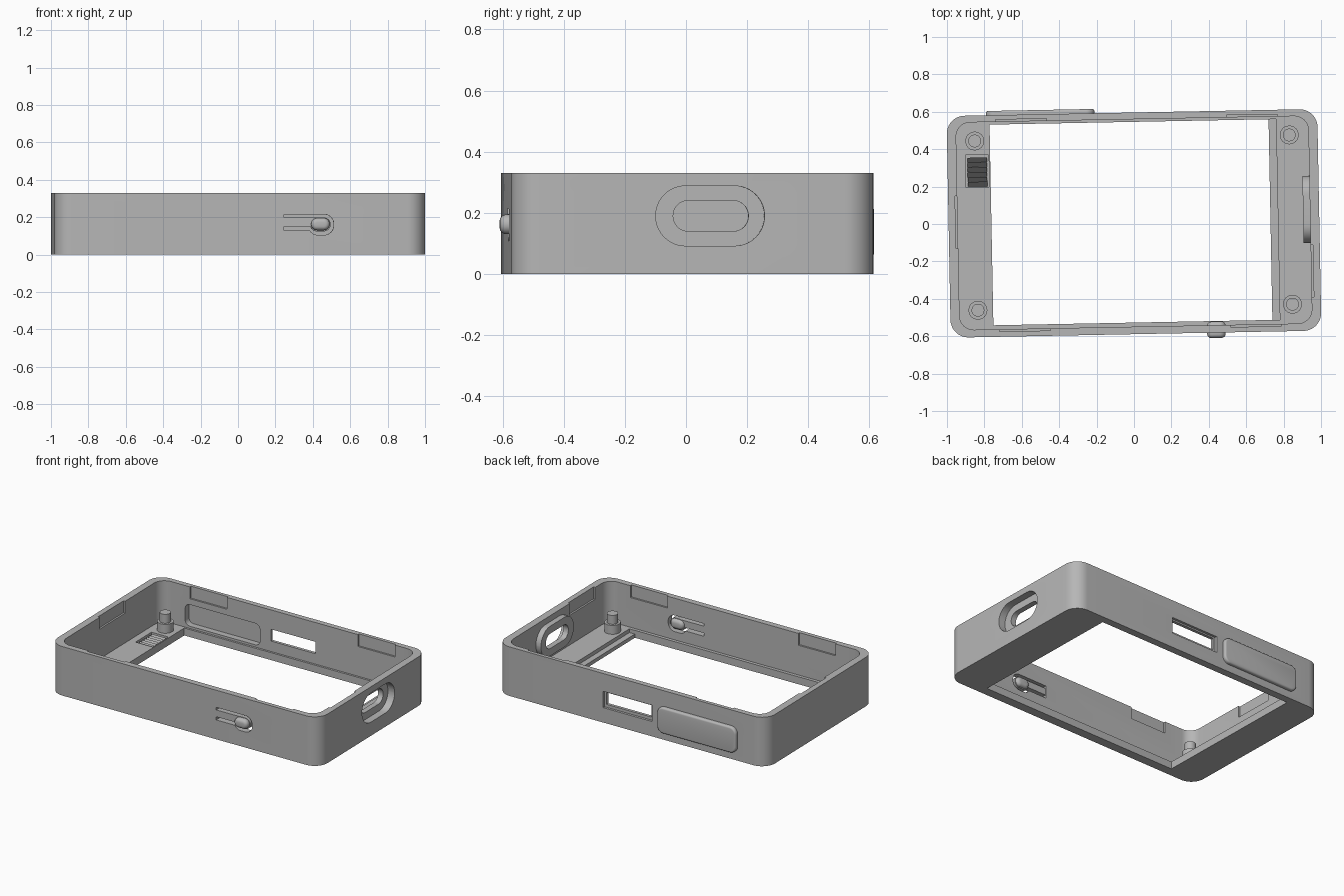
import bpy, bmesh, math
from mathutils import Matrix

cube = bpy.data.objects.get("Cube")
if cube:
    bpy.data.objects.remove(cube, do_unlink=True)

grey = bpy.data.materials.new("plain_grey")
grey.use_nodes = True
COLOUR = (0.47, 0.47, 0.47, 1)
grey.diffuse_color = COLOUR
grey.node_tree.nodes["Principled BSDF"].inputs["Base Color"].default_value = COLOUR

HEIGHT, FLOOR = 0.33, 0.05
TURN = math.radians(1.1)          # the whole case sits slightly turned
LEFT, FRONT, BACK = -0.991, -0.589, 0.596
INNER_X, INNER_FRONT, INNER_BACK = 0.942, -0.549, 0.56
parts = []


def rounded(u0, u1, v0, v1, r, steps=10):
    """Outline of a rounded rectangle."""
    r = min(r, (u1 - u0) / 2 - 0.001, (v1 - v0) / 2 - 0.001)
    corners = [(u1 - r, v1 - r), (u0 + r, v1 - r), (u0 + r, v0 + r), (u1 - r, v0 + r)]
    pts = []
    for q, (cu, cv) in enumerate(corners):
        for i in range(steps + 1):
            a = (q + i / steps) * math.pi / 2
            pts.append((cu + r * math.cos(a), cv + r * math.sin(a)))
    return pts


def rect(u0, u1, v0, v1):
    return [(u0, v0), (u1, v0), (u1, v1), (u0, v1)]


def prism(name, outline, axis, lo, hi, soft=0):
    """Extrude an outline along an axis, with optional softened caps."""
    place = {"x": lambda u, v, w: (w, u, v),
             "y": lambda u, v, w: (u, w, v),
             "z": lambda u, v, w: (u, v, w)}[axis]
    bm = bmesh.new()
    bottom = [bm.verts.new(place(u, v, lo)) for u, v in outline]
    top = [bm.verts.new(place(u, v, hi)) for u, v in outline]
    caps = [bm.faces.new(bottom), bm.faces.new(top)]
    for i in range(len(outline)):
        j = (i + 1) % len(outline)
        bm.faces.new((bottom[i], bottom[j], top[j], top[i]))
    bmesh.ops.recalc_face_normals(bm, faces=bm.faces)
    if soft:
        rim = [e for f in caps for e in f.edges]
        bmesh.ops.bevel(bm, geom=rim, offset=soft, segments=4, profile=0.5,
                        affect="EDGES", clamp_overlap=True)
    mesh = bpy.data.meshes.new(name)
    bm.to_mesh(mesh)
    bm.free()
    mesh.materials.append(grey)
    ob = bpy.data.objects.new(name, mesh)
    bpy.context.collection.objects.link(ob)
    return ob


def combine(target, tool, operation):
    mod = target.modifiers.new("combine", "BOOLEAN")
    mod.operation, mod.object, mod.solver = operation, tool, "EXACT"
    bpy.context.view_layer.objects.active = target
    bpy.ops.object.modifier_apply(modifier=mod.name)
    bpy.data.objects.remove(tool, do_unlink=True)


def cut(outline, axis, lo, hi):
    combine(case, prism("cutter", outline, axis, lo, hi), "DIFFERENCE")


def add(outline, axis, lo, hi, soft=0):
    combine(case, prism("addition", outline, axis, lo, hi, soft), "UNION")


# Tray with rounded corners and a large opening in the floor
case = prism("case_frame", rounded(LEFT, -LEFT, FRONT, BACK, 0.095), "z", 0, HEIGHT)
parts.append(case)
cut(rounded(-INNER_X, INNER_X, INNER_FRONT, INNER_BACK, 0.075), "z", FLOOR, 0.5)
cut(rect(-0.762, 0.73, -0.527, 0.546), "z", -0.1, 0.2)
cut(rect(0.7, 0.77, -0.527, 0.546), "z", FLOOR / 2, 0.2)

# Oval cable port with an inner boss
add(rounded(-0.12, 0.24, 0.09, 0.29, 0.1), "x", 0.905, 0.96)
cut(rounded(-0.118, 0.238, 0.092, 0.288, 0.1), "x", 0.942, 1.1)
cut(rounded(-0.06, 0.186, 0.14, 0.24, 0.05), "x", 0.8, 1.1)

# Hollow raised panel on the back wall
add(rounded(-0.78, -0.2, 0.05, 0.225, 0.045), "y", 0.575, 0.619, 0.012)
cut(rounded(-0.765, -0.215, 0.065, 0.21, 0.035), "y", 0.5, 0.602)

# Stepped card slot in the back wall
cut(rect(-0.15, 0.21, 0.1, 0.21), "y", 0.58, 0.7)
cut(rect(-0.135, 0.195, 0.12, 0.2), "y", 0.5, 0.7)

# Snap notches under the rim
for x0, x1 in ((-0.73, -0.457), (0.505, 0.777)):
    cut(rect(x0, x1, 0.25, 0.4), "y", INNER_BACK - 0.03, INNER_BACK + 0.012)
    cut(rect(x0, x1, 0.25, 0.4), "y", INNER_FRONT - 0.012, INNER_FRONT + 0.03)
cut(rect(-0.112, 0.168, 0.25, 0.4), "x", -INNER_X - 0.012, -INNER_X + 0.03)
cut(rect(-0.409, -0.13, 0.25, 0.4), "x", INNER_X - 0.03, INNER_X + 0.012)

# Opening around the spring button, then its tongue
cut(rect(0.235, 0.45, 0.13, 0.215), "y", -0.7, -0.5)
cut(rounded(0.365, 0.5, 0.105, 0.215, 0.05), "y", -0.7, -0.5)
add(rect(0.22, 0.42, 0.151, 0.197), "y", FRONT + 0.001, INNER_FRONT - 0.001)
add(rounded(0.375, 0.484, 0.124, 0.198, 0.036), "y", FRONT + 0.002, INNER_FRONT - 0.002)
parts.append(prism("spring_button", rounded(0.38, 0.479, 0.13, 0.195, 0.032),
                   "y", -0.618, -0.53, 0.022))

# Floor recess holding steep vent slats
cut(rect(-0.895, -0.77, 0.212, 0.385), "z", 0.006, 0.2)
pitch = 0.155 / 6
for i in range(6):
    y = 0.216 + i * pitch
    slat = [(y, 0.005), (y + pitch, 0.005), (y + pitch, 0.046)]
    parts.append(prism("vent_slat_%d" % (i + 1), slat, "x", -0.884, -0.78))

# Stepped corner posts
for i, (x, y) in enumerate([(a, b) for a in (-0.843, 0.839) for b in (-0.445, 0.46)]):
    for label, r, lo, hi in (("base", 0.05, FLOOR - 0.01, 0.11), ("pin", 0.034, 0.1, 0.17)):
        ring = rounded(x - r, x + r, y - r, y + r, r, 8)
        parts.append(prism("post_%s_%d" % (label, i + 1), ring, "z", lo, hi))

# Turn everything together and smooth the curved faces
bpy.ops.object.select_all(action="DESELECT")
for ob in parts:
    ob.data.transform(Matrix.Rotation(TURN, 4, "Z"))
    ob.select_set(True)
bpy.context.view_layer.objects.active = case
bpy.ops.object.shade_smooth_by_angle(angle=math.radians(30))
